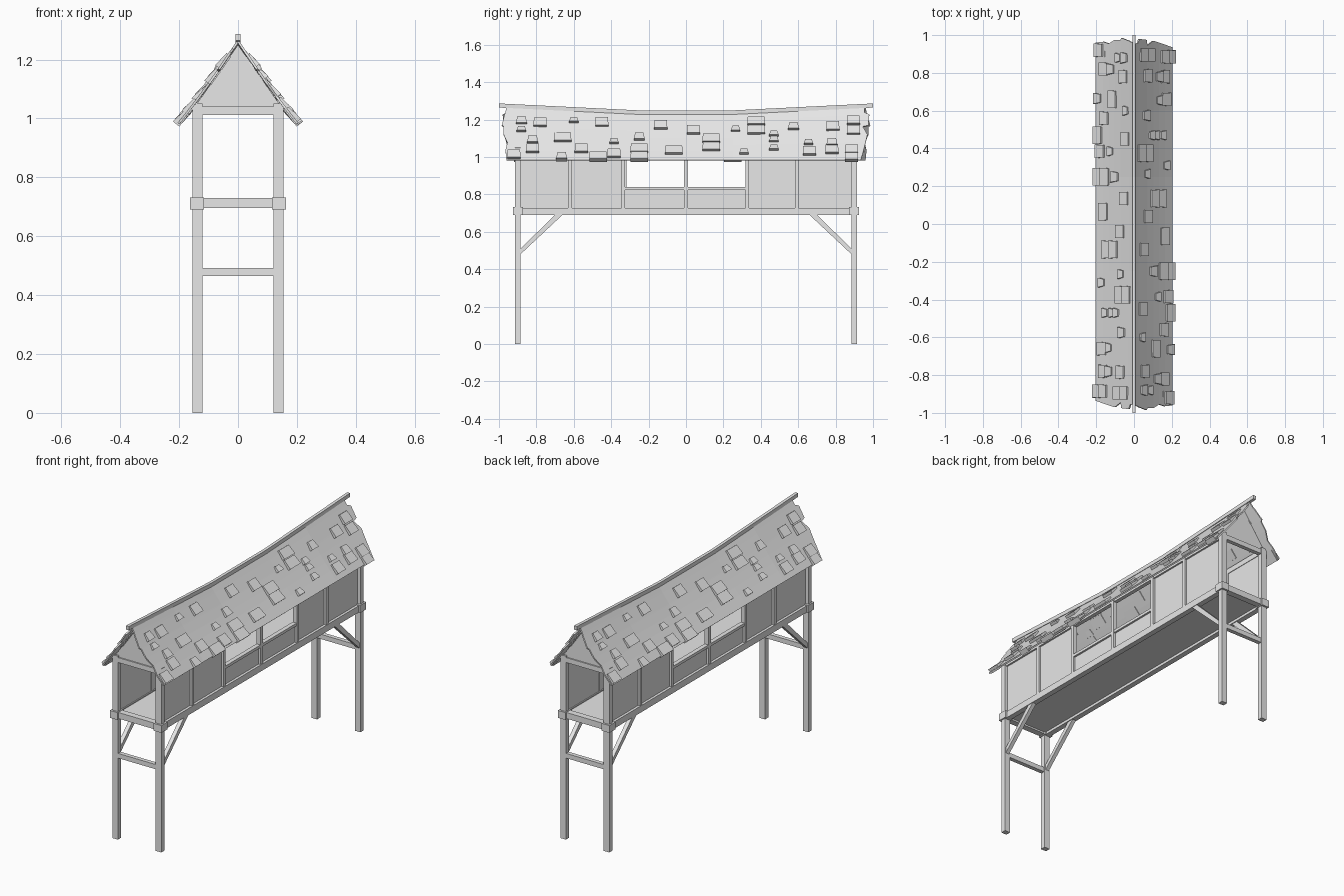
import bpy, bmesh, math
from mathutils import Vector, Matrix

cube = bpy.data.objects.get("Cube")
if cube:
    bpy.data.objects.remove(cube, do_unlink=True)

grey = bpy.data.materials.new("plain grey")
grey.use_nodes = True
grey.diffuse_color = (0.8, 0.8, 0.8, 1)
grey.node_tree.nodes["Principled BSDF"].inputs["Base Color"].default_value = grey.diffuse_color


def finish(name, bm, twin=False):
    """Turn a bmesh into an object, optionally with a half-turned copy."""
    bmesh.ops.recalc_face_normals(bm, faces=bm.faces)
    mesh = bpy.data.meshes.new(name)
    bm.to_mesh(mesh)
    bm.free()
    mesh.materials.append(grey)
    for turn in ((0, math.pi) if twin else (0,)):
        obj = bpy.data.objects.new(name + ("_opposite" if turn else ""), mesh)
        obj.rotation_euler.z = turn
        bpy.context.collection.objects.link(obj)
    return mesh


def add_box(bm, xs, ys, zs):
    lo, hi = Vector((xs[0], ys[0], zs[0])), Vector((xs[1], ys[1], zs[1]))
    matrix = Matrix.Translation((lo + hi) / 2) @ Matrix.Diagonal((*(hi - lo), 1))
    bmesh.ops.create_cube(bm, size=1, matrix=matrix)


def box(name, xs, ys, zs, twin=False):
    bm = bmesh.new()
    add_box(bm, xs, ys, zs)
    finish(name, bm, twin)


def prism(name, outline, axis, start, end, twin=False):
    """Extrude a closed 2D outline along x or y."""
    bm = bmesh.new()
    if axis == "x":
        verts = [bm.verts.new((start, a, b)) for a, b in outline]
        step = (end - start, 0, 0)
    else:
        verts = [bm.verts.new((a, start, b)) for a, b in outline]
        step = (0, end - start, 0)
    face = bm.faces.new(verts)
    out = bmesh.ops.extrude_face_region(bm, geom=[face], use_keep_orig=True)
    moved = [v for v in out["geom"] if isinstance(v, bmesh.types.BMVert)]
    bmesh.ops.translate(bm, verts=moved, vec=step)
    finish(name, bm, twin)


# Posts, collars and diagonal braces
for side, s in (("front", -1), ("back", 1)):
    ends = sorted((s * 0.885, s * 0.915))
    box(side + "_post", (0.12, 0.155), ends, (0, 1.05), True)
    box(side + "_collar", (0.115, 0.163), sorted((s * 0.872, s * 0.926)), (0.69, 0.732), True)
    brace = [(s * 0.89, 0.475), (s * 0.89, 0.505), (s * 0.69, 0.70), (s * 0.65, 0.70)]
    prism(side + "_brace", brace, "x", 0.127, 0.15, True)

# Cross members and gable, same at both ends
box("leg_crossbar", (-0.12, 0.12), (-0.912, -0.888), (0.465, 0.492), True)
box("floor_end_beam", (-0.14, 0.14), (-0.918, -0.882), (0.695, 0.73), True)
box("gable_tie_beam", (-0.125, 0.125), (-0.912, -0.888), (1.012, 1.04), True)
prism("gable_panel", [(-0.15, 1.035), (0.15, 1.035), (0, 1.25)], "y", -0.905, -0.893, True)

# Floor and long beams
box("floor", (-0.13, 0.13), (-0.89, 0.89), (0.705, 0.722))
box("floor_side_beam", (0.122, 0.153), (-0.89, 0.89), (0.69, 0.728), True)
box("wall_top_plate", (0.125, 0.148), (-0.89, 0.89), (1.015, 1.045), True)

# Wall panels, leaving two window openings in the middle
box("front_wall_panel", (0.128, 0.138), (-0.885, -0.335), (0.72, 1.03), True)
box("back_wall_panel", (0.128, 0.138), (0.325, 0.885), (0.72, 1.03), True)
box("window_apron", (0.128, 0.138), (-0.335, 0.325), (0.72, 0.83), True)
box("window_sill", (0.124, 0.149), (-0.335, 0.325), (0.824, 0.84), True)
for y in (-0.62, -0.335, 0, 0.327, 0.592):
    box("wall_stud", (0.125, 0.15), (y - 0.01, y + 0.01), (0.72, 1.03), True)


# Sagging roof surface: t runs from ridge to eave
def ridge(y):
    return 1.235 + 0.037 * max(0, abs(y) - 0.25) / 0.75


def roof_point(t, y):
    return Vector((0.205 * t, y, ridge(y) + (0.985 - ridge(y)) * t - 0.03 * t * (1 - t)))


rows = (0, 0.1, 0.14, 0.33, 0.35, 0.5, 0.65, 0.8, 1)
front_edge = (0.96, 0.965, 0.97, 0.985, 0.975, 0.975, 0.955, 0.965, 0.96)
back_edge = (0.955, 0.955, 0.98, 0.975, 0.945, 0.97, 0.96, 0.95, 0.935)
bm = bmesh.new()
grid = []
for t, f, b in zip(rows, front_edge, back_edge):
    grid.append([bm.verts.new(roof_point(t, y)) for y in (-f, -0.6, -0.25, 0.25, 0.6, b)])
for upper, lower in zip(grid, grid[1:]):
    for i in range(len(upper) - 1):
        bm.faces.new((upper[i], lower[i], lower[i + 1], upper[i + 1]))
bmesh.ops.recalc_face_normals(bm, faces=bm.faces)
bmesh.ops.solidify(bm, geom=bm.faces[:], thickness=0.008)
finish("roof_slope", bm, True)

# Ridge beam following the sag
stations = (-1, -0.6, -0.25, 0.25, 0.6, 1)
outline = [(y, ridge(y) + 0.014) for y in stations]
outline += [(y, ridge(y) - 0.008) for y in reversed(stations)]
prism("ridge_beam", outline, "x", -0.009, 0.009)

# Loose shingles: width, height seen from the side, and top taper
sizes = {"tiny": (0.05, 0.027, 0.7), "small": (0.058, 0.038, 0.75),
         "medium": (0.07, 0.046, 0.95), "wide": (0.094, 0.044, 0.95)}
places = {
    "tiny": [(-0.6, 1.2), (0.265, 1.155), (0.31, 1.03), (0.47, 1.13), (0.47, 1.1),
             (0.47, 1.055), (0.655, 1.085), (-0.385, 1.09), (-0.88, 1.155)],
    "small": [(-0.88, 1.2), (-0.82, 1.1), (-0.665, 1.005), (-0.25, 1.115), (0.575, 1.17),
              (0.78, 1.085)],
    "medium": [(-0.78, 1.19), (-0.45, 1.19), (-0.82, 1.05), (-0.92, 1.015), (-0.56, 1.05),
               (-0.385, 1.02), (-0.135, 1.175), (0.04, 1.15), (0.66, 1.035), (0.785, 1.17),
               (0.78, 1.045), (0.895, 1.2), (0.895, 1.15), (0.885, 1.045), (0.885, 1.005)],
    "wide": [(-0.66, 1.11), (-0.47, 1.005), (-0.25, 1.05), (-0.25, 1.005), (-0.065, 1.04),
             (0.135, 1.105), (0.135, 1.06), (0.375, 1.195), (0.375, 1.15)],
}
bm = bmesh.new()
for size, spots in places.items():
    width, height, taper = sizes[size]
    for y, z in spots:
        t = (ridge(y) - z) / (ridge(y) - 0.985)
        down = (roof_point(t + 0.05, y) - roof_point(t - 0.05, y)).normalized()
        along = Vector((0, 1, 0))
        out = along.cross(down).normalized()
        if out.z < 0:
            out = -out
        half = height / abs(down.z) / 2
        rings = []
        for low, high in ((-0.012, -0.012), (0.016, 0.008)):
            corners = ((-1, half, 1, low), (1, half, 1, low),
                       (1, -half, taper, high), (-1, -half, taper, high))
            rings.append([bm.verts.new(roof_point(t, y) + along * (s * k * width / 2)
                                       + down * d + out * lift) for s, d, k, lift in corners])
        bottom, top = rings
        bm.faces.new(bottom)
        bm.faces.new(top)
        for i in range(4):
            j = (i + 1) % 4
            bm.faces.new((bottom[i], bottom[j], top[j], top[i]))
finish("loose_shingles", bm, True)
